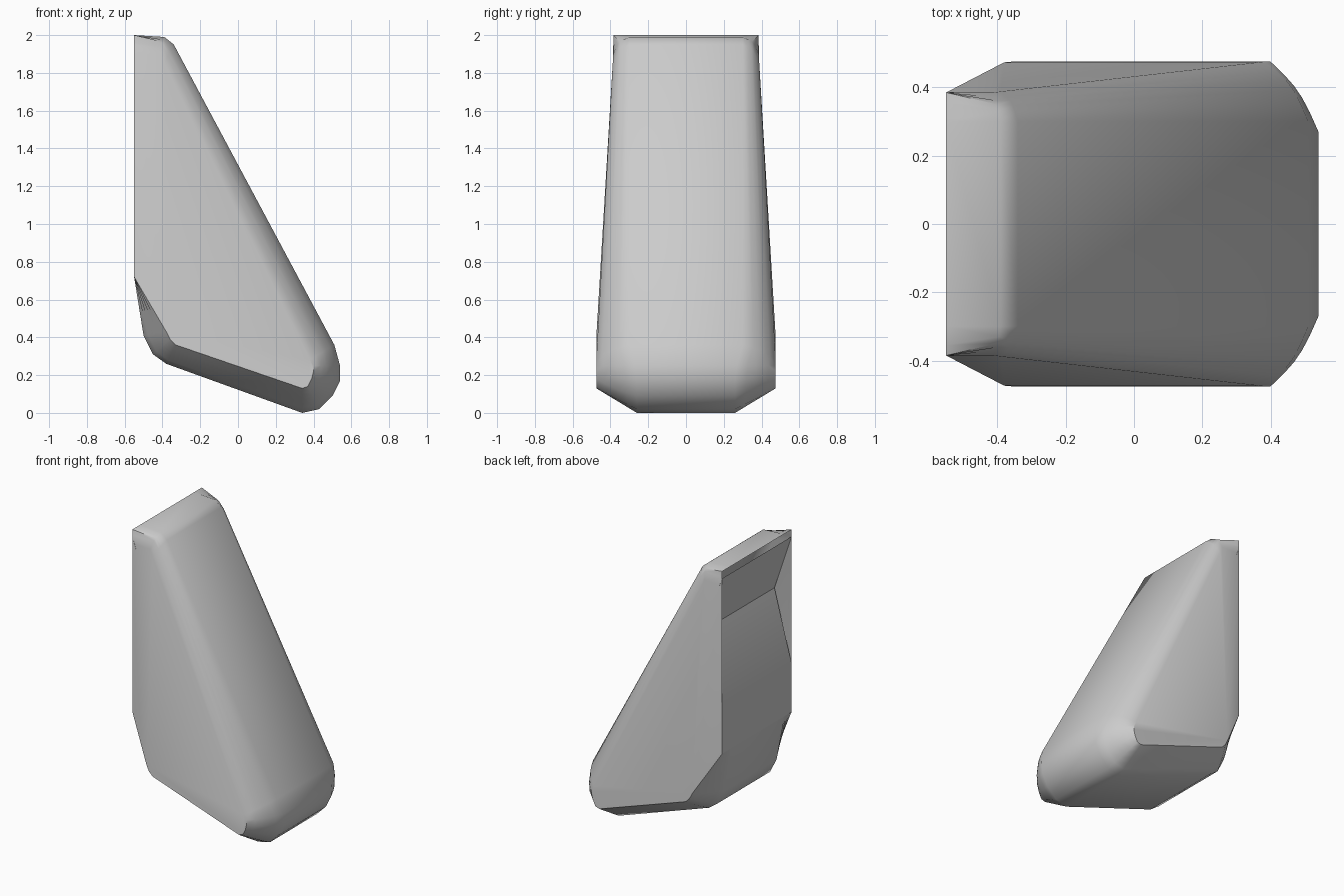
import bpy, bmesh, math

cube = bpy.data.objects.get("Cube")
if cube:
    bpy.data.objects.remove(cube)

# One grey plastic finish
grey = bpy.data.materials.new("light_grey")
grey.use_nodes = True
colour = (0.6, 0.6, 0.6, 1)
grey.diffuse_color = colour
grey.node_tree.nodes["Principled BSDF"].inputs["Base Color"].default_value = colour

BACK = -0.55       # x of the flat mounting edge
BACK_HALF = 0.385  # half width there


def finish(bm, name, angle):
    bmesh.ops.remove_doubles(bm, verts=bm.verts, dist=0.002)
    bmesh.ops.recalc_face_normals(bm, faces=bm.faces)
    mesh = bpy.data.meshes.new(name)
    bm.to_mesh(mesh)
    bm.free()
    mesh.materials.append(grey)
    obj = bpy.data.objects.new(name, mesh)
    bpy.context.collection.objects.link(obj)
    bpy.ops.object.select_all(action="DESELECT")
    obj.select_set(True)
    bpy.context.view_layer.objects.active = obj
    bpy.ops.object.shade_smooth_by_angle(angle=math.radians(angle))
    return obj


def side_half(x, z):
    """Half width of the side wall, narrowing upward and at the back edge."""
    if x <= BACK:
        return BACK_HALF
    return 0.475 - 0.09 * min(max((z - 0.4) / 1.5, 0), 1)


# Rim outline (x, z, half width) and matching side wall outline (x, z), with bulge
outline = [
    ((BACK, 2.0, 0.30), (BACK, 1.9), 0.5),
    ((-0.39, 1.99, 0.30), (-0.41, 1.9), 0.3),
    ((-0.34, 1.95, 0.30), (-0.39, 1.85), 0.25),
    ((0.51, 0.36, 0.30), (0.38, 0.28), 0.2),
    ((0.54, 0.25, 0.27), (0.40, 0.25), 0.15),
    ((0.54, 0.17, 0.26), (0.40, 0.22), 0.15),
    ((0.50, 0.09, 0.26), (0.39, 0.18), 0.1),
    ((0.43, 0.02, 0.26), (0.37, 0.14), 0.05),
    ((0.34, 0.0, 0.26), (0.34, 0.13), 0),
    ((-0.38, 0.26, 0.29), (-0.33, 0.36), 0.05),
    ((-0.45, 0.31, 0.29), (-0.36, 0.39), 0.05),
    ((-0.50, 0.41, 0.29), (-0.38, 0.43), 0.05),
    ((BACK, 0.72, 0.29), (BACK, 0.72), 0),
]
STEPS = 5


def corner_curve(rim, side, bulge, sign):
    """Rounded section from the rim to the side wall."""
    rx, rz, ry = rim
    sx, sz = side
    sy = side_half(sx, sz)
    # The square tab at the top of the mounting edge
    if bulge == 0.5:
        return [(rx, sign * ry, rz), (rx, sign * (sy - 0.03), rz),
                (rx, sign * sy, rz), (rx, sign * sy, rz - 0.04),
                (rx, sign * sy, (rz + sz) / 2), (sx, sign * sy, sz)]
    points = []
    for k in range(STEPS + 1):
        t = k / STEPS
        # Quadratic curve pulled toward the sharp corner by the bulge
        w = 4 * bulge * t * (1 - t)
        x, z, y = rx + (sx - rx) * t, rz + (sz - rz) * t, ry + (sy - ry) * t
        points.append((x + (rx - x) * w, sign * (y + (sy - y) * w), z + (rz - z) * w))
    return points


# Body shell, open at the back
bm = bmesh.new()
rims = []
for sign in (1, -1):
    rows = [[bm.verts.new(p) for p in corner_curve(*entry, sign)] for entry in outline]
    for a, b in zip(rows, rows[1:]):
        for k in range(STEPS):
            bm.faces.new((a[k], a[k + 1], b[k + 1], b[k]))
    wall = [row[-1] for row in rows]
    bm.faces.new(wall[1:-1])
    bm.faces.new((wall[0], wall[1], wall[-2], wall[-1]))
    rims.append([row[0] for row in rows])
for i in range(len(outline) - 1):
    bm.faces.new((rims[0][i], rims[0][i + 1], rims[1][i + 1], rims[1][i]))
finish(bm, "body_shell", 40)

# Recessed back panel
bm = bmesh.new()
panel = [(BACK, 0.72, BACK_HALF), (BACK, 1.06, BACK_HALF),
         (-0.41, 1.55, 0.395), (BACK, 1.95, BACK_HALF)]
rows = [[bm.verts.new((x, s * y, z)) for s in (1, -1)] for x, z, y in panel]
for a, b in zip(rows, rows[1:]):
    bm.faces.new((a[0], a[1], b[1], b[0]))
finish(bm, "back_panel", 30)
